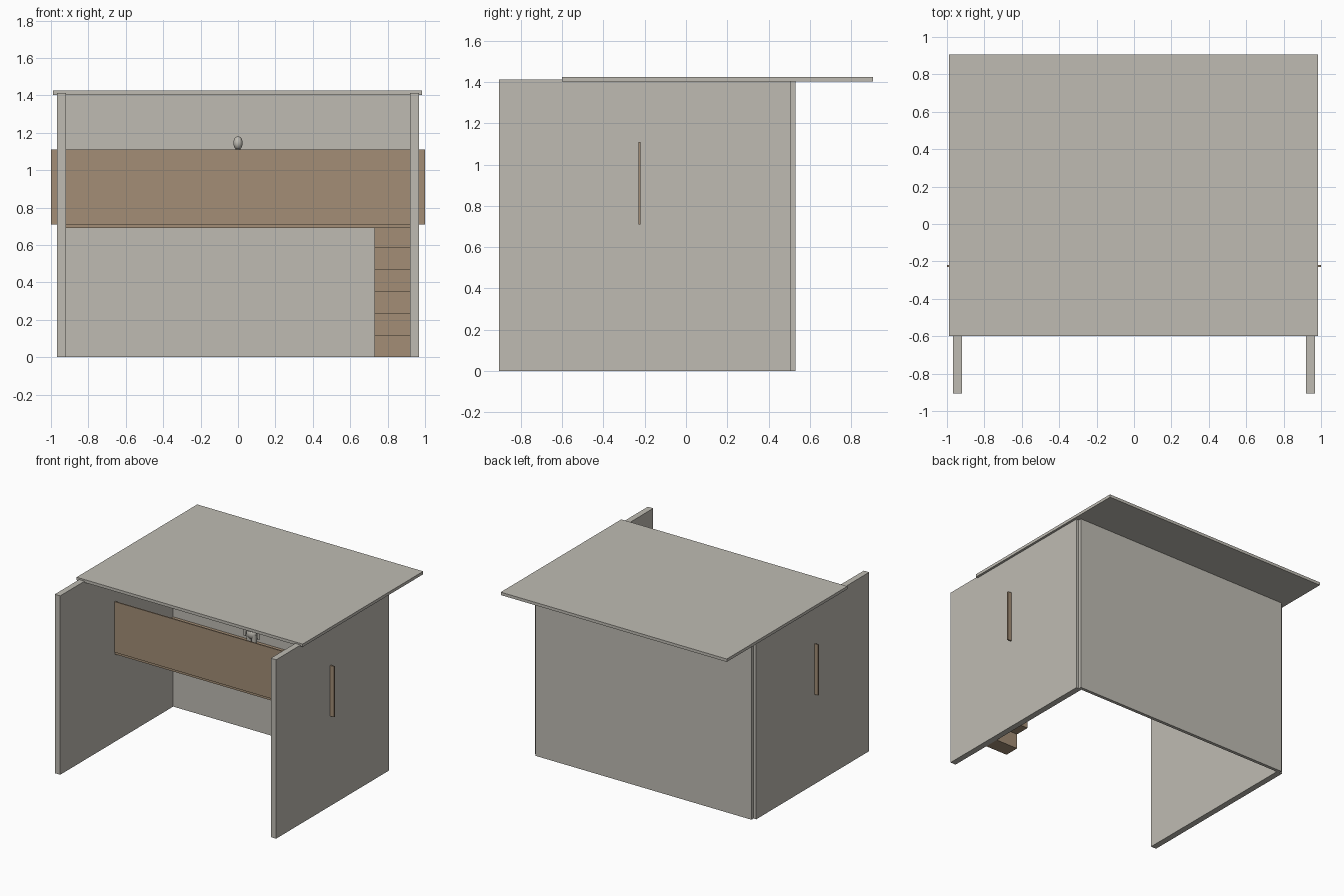
import bpy, math
from mathutils import Vector

cube = bpy.data.objects.get("Cube")
if cube:
    bpy.data.objects.remove(cube, do_unlink=True)


def material(name, color):
    m = bpy.data.materials.new(name)
    m.use_nodes = True
    m.diffuse_color = (*color, 1)
    m.node_tree.nodes["Principled BSDF"].inputs["Base Color"].default_value = (*color, 1)
    return m


grey = material("warm_grey", (0.52, 0.50, 0.45))
wood = material("brown_wood", (0.366, 0.270, 0.181))


def finish(name, mat):
    o = bpy.context.object
    o.name = name
    o.data.materials.append(mat)
    return o


def box(name, mat, x, y, z):
    """Box spanning the given (low, high) range on each axis."""
    bpy.ops.mesh.primitive_cube_add(size=1, location=[sum(r) / 2 for r in (x, y, z)])
    o = finish(name, mat)
    o.scale = [r[1] - r[0] for r in (x, y, z)]
    bpy.ops.object.transform_apply(location=False, rotation=False, scale=True)
    return o


def ball(name, mat, center, radii):
    bpy.ops.mesh.primitive_uv_sphere_add(segments=20, ring_count=12, location=center)
    o = finish(name, mat)
    o.scale = radii
    bpy.ops.object.transform_apply(location=False, rotation=False, scale=True)
    bpy.ops.object.shade_smooth()
    return o


def limb(name, mat, a, b, r1, r2):
    """Tapered cylinder from a to b."""
    a, b = Vector(a), Vector(b)
    d = b - a
    bpy.ops.mesh.primitive_cone_add(vertices=14, radius1=r1, radius2=r2, depth=d.length,
                                    location=(a + b) / 2,
                                    rotation=d.to_track_quat('Z', 'Y').to_euler())
    o = finish(name, mat)
    bpy.ops.object.shade_smooth_by_angle(angle=math.radians(40))
    return o


# Shell: side walls, back wall and overhanging roof
for side, s in (("left", 1), ("right", -1)):
    box(side + "_wall", grey, sorted((s * 0.92, s * 0.967)), (-0.905, 0.505), (0, 1.413))
box("back_wall", grey, (-0.944, 0.944), (0.505, 0.53), (0, 1.402))
box("roof", grey, (-0.99, 0.985), (-0.6, 0.905), (1.402, 1.425))

# Loft floor and the front board that pokes through both walls
box("loft_floor", wood, (-0.92, 0.92), (-0.22, 0.505), (0.69, 0.709))
box("loft_board", wood, (-1, 1), (-0.23, -0.22), (0.71, 1.11))

# Stair of stacked blocks
rise = 0.118
for i in range(6):
    y = -0.56 + i * rise
    box(f"step_{i + 1}", wood, (0.73, 0.92), (y, y + rise), (i * rise, (i + 1) * rise))

# Standing figure on the loft
fy = 0.17
ball("figure_head", grey, (0, fy, 1.145), (0.025, 0.03, 0.036))
limb("figure_neck", grey, (0, fy, 1.08), (0, fy, 1.125), 0.014, 0.012)
ball("figure_torso", grey, (0, fy, 1.02), (0.045, 0.028, 0.075))
ball("figure_hips", grey, (0, fy, 0.95), (0.04, 0.028, 0.04))
for side, s in (("left", 1), ("right", -1)):
    limb(side + "_arm", grey, (s * 0.05, fy, 1.075), (s * 0.06, fy, 0.92), 0.014, 0.009)
    limb(side + "_leg", grey, (s * 0.022, fy, 0.95), (s * 0.024, fy, 0.72), 0.021, 0.012)
    ball(side + "_foot", grey, (s * 0.024, fy - 0.015, 0.72), (0.014, 0.032, 0.011))
